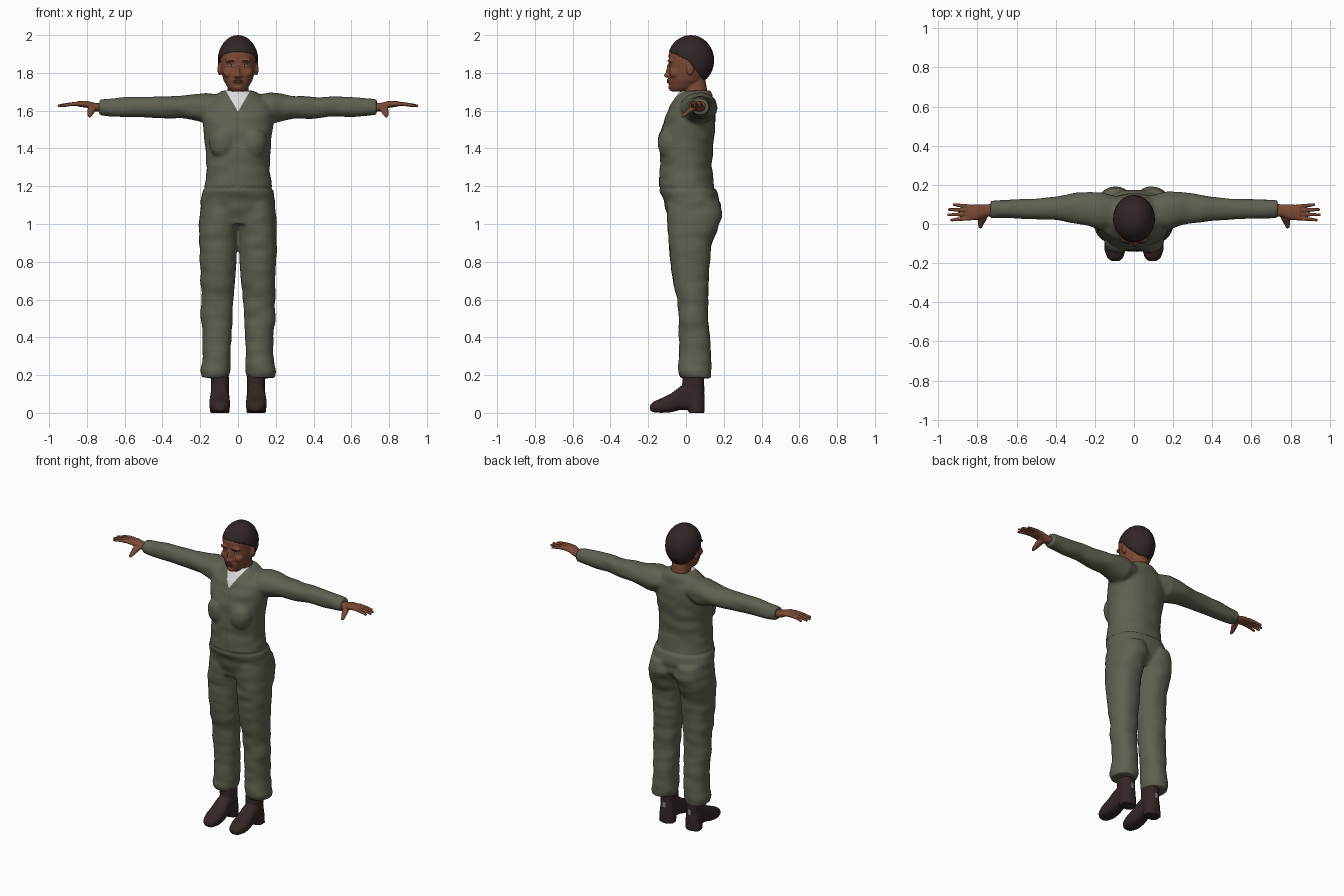
import bpy, bmesh, math
from mathutils import Vector, Matrix, noise
from mathutils.bvhtree import BVHTree

if "Cube" in bpy.data.objects:
    bpy.data.objects.remove(bpy.data.objects["Cube"])


def material(name, *rgb):
    m = bpy.data.materials.new(name)
    m.use_nodes = True
    m.diffuse_color = (*rgb, 1)
    bsdf = m.node_tree.nodes["Principled BSDF"]
    bsdf.inputs["Base Color"].default_value = (*rgb, 1)
    bsdf.inputs["Roughness"].default_value = 0.8
    return m


CLOTH = material("olive cloth", 0.115, 0.118, 0.082)
SKIN = material("brown skin", 0.2, 0.067, 0.035)
HAIR = material("dark hair", 0.032, 0.019, 0.019)
LEATHER = material("dark leather", 0.034, 0.02, 0.019)
SHIRT = material("white shirt", 0.7, 0.7, 0.7)
LIPS = material("lips", 0.13, 0.037, 0.026)
EYES = material("eye white", 0.4, 0.33, 0.28)
PATCH = material("grey patch", 0.25, 0.25, 0.23)


def loft(bm, axis, sections, power=2.2, count=32):
    """Skin closed rings: each section is (position, u_min, u_max, v_min, v_max)."""
    rings = []
    for pos, u0, u1, v0, v1 in sections:
        ring = []
        for i in range(count):
            a = math.tau * i / count
            c, s = math.cos(a), math.sin(a)
            u = (u0 + u1) / 2 + (u1 - u0) / 2 * math.copysign(abs(c) ** (2 / power), c)
            v = (v0 + v1) / 2 + (v1 - v0) / 2 * math.copysign(abs(s) ** (2 / power), s)
            co = {"x": (pos, u, v), "y": (u, pos, v), "z": (u, v, pos)}[axis]
            ring.append(bm.verts.new(co))
        rings.append(ring)
    for a, b in zip(rings, rings[1:]):
        for i in range(count):
            j = (i + 1) % count
            bm.faces.new((a[i], a[j], b[j], b[i]))
    bm.faces.new(rings[0])
    bm.faces.new(rings[-1])


def ball(bm, center, radii):
    mat = Matrix.Translation(center) @ Matrix.Diagonal((*radii, 1))
    bmesh.ops.create_uvsphere(bm, u_segments=24, v_segments=16, radius=1, matrix=mat)


def mirror(bm):
    copy = bmesh.ops.duplicate(bm, geom=bm.verts[:] + bm.edges[:] + bm.faces[:])
    for v in copy["geom"]:
        if isinstance(v, bmesh.types.BMVert):
            v.co.x *= -1


def finish(name, bm, *mats):
    bmesh.ops.recalc_face_normals(bm, faces=bm.faces)
    mesh = bpy.data.meshes.new(name)
    bm.to_mesh(mesh)
    bm.free()
    for m in mats:
        mesh.materials.append(m)
    mesh.shade_smooth()
    obj = bpy.data.objects.new(name, mesh)
    bpy.context.collection.objects.link(obj)
    return obj


def fuse(obj, voxel, rounds):
    """Merge overlapping volumes into one smooth skin and bake it."""
    mats = list(obj.data.materials)
    remesh = obj.modifiers.new("fuse", "REMESH")
    remesh.mode, remesh.voxel_size = "VOXEL", voxel
    soft = obj.modifiers.new("soften", "SMOOTH")
    soft.factor, soft.iterations = 0.5, rounds
    bpy.context.view_layer.update()
    graph = bpy.context.evaluated_depsgraph_get()
    mesh = bpy.data.meshes.new_from_object(obj.evaluated_get(graph))
    obj.modifiers.clear()
    obj.data = mesh
    mesh.materials.clear()
    for m in mats:
        mesh.materials.append(m)
    mesh.shade_smooth()
    return obj


# Coverall: one leg and arm, mirrored, then the torso
bm = bmesh.new()
loft(bm, "z", [
    (.185, .05, .195, -.03, .13), (.22, .04, .2, -.04, .135), (.3, .04, .187, -.037, .132),
    (.4, .035, .187, -.037, .127), (.5, .03, .197, -.037, .115), (.6, .026, .195, -.047, .117),
    (.7, .015, .199, -.07, .12), (.8, .008, .202, -.082, .126), (.9, .005, .206, -.091, .137),
    (.96, .004, .207, -.095, .163), (1.05, -.01, .203, -.102, .192), (1.12, .0, .185, -.1, .18)])
loft(bm, "x", [
    (.08, -.02, .14, 1.56, 1.68), (.17, -.03, .165, 1.53, 1.695), (.23, -.01, .163, 1.545, 1.69),
    (.3, .003, .157, 1.56, 1.678), (.4, .018, .138, 1.56, 1.674), (.5, .023, .132, 1.567, 1.674),
    (.6, .027, .127, 1.57, 1.67), (.7, .03, .122, 1.573, 1.662), (.735, .032, .121, 1.576, 1.658)])
ball(bm, (.08, -.085, 1.43), (.075, .065, .085))
mirror(bm)
torso = [(1.0, .16, -.085, .12), (1.06, .195, -.102, .165), (1.12, .2, -.117, .177),
         (1.17, .19, -.137, .167), (1.2, .179, -.142, .147), (1.3, .167, -.138, .137),
         (1.4, .17, -.136, .142), (1.5, .185, -.13, .152), (1.57, .192, -.11, .157),
         (1.63, .18, -.082, .152), (1.675, .13, -.052, .142), (1.705, .085, -.028, .128)]
loft(bm, "z", [(z, -w, w, f, b) for z, w, f, b in torso])
coverall = fuse(finish("coverall", bm, CLOTH, SHIRT), .0085, 6)

# Cloth folds, front closure and waist seam, then the V-shaped neck opening
bm = bmesh.new()
bm.from_mesh(coverall.data)
bm.normal_update()
for v in bm.verts:
    x, y, z = v.co
    fold = noise.noise(Vector((x * 9, y * 9, z * 18))) * .006
    if y < 0 and abs(x) < .006 and 1.2 < z < 1.6:
        fold -= .004
    if abs(x) < .22 and abs(z - 1.19) < .006:
        fold -= .004
    if abs(x) > .02 or z > 1:
        v.co += v.normal * fold
for side in (1, -1):
    near = [f for f in bm.faces if f.calc_center_median().y < .04
            and f.calc_center_median().z > 1.57 and abs(f.calc_center_median().x) < .1]
    geom = near + list({e for f in near for e in f.edges}) + list({v for f in near for v in f.verts})
    bmesh.ops.bisect_plane(bm, geom=geom, dist=1e-5, plane_co=(0, 0, 1.595),
                           plane_no=(side * .085, 0, -.05))
for f in bm.faces:
    c = f.calc_center_median()
    f.material_index = int(c.y < .03 and c.z - 1.595 > 1.7 * abs(c.x))
bm.to_mesh(coverall.data)
bm.free()
coverall.data.shade_smooth()

# Hands: palm, thumb and four fingers
bm = bmesh.new()
loft(bm, "x", [(.7, .045, .105, 1.59, 1.637), (.76, .035, .1, 1.597, 1.642),
               (.8, .02, .1, 1.615, 1.652), (.85, .018, .098, 1.622, 1.65)])
loft(bm, "y", [(.05, .745, .79, 1.6, 1.635), (.02, .755, .797, 1.585, 1.617),
               (-.005, .77, .797, 1.568, 1.593), (-.022, .777, .793, 1.562, 1.58)])
for base, tip, reach in ((.03, .02, .938), (.05, .047, .955), (.07, .074, .95), (.088, .1, .925)):
    rings = []
    for t in (0, .4, .75, 1):
        y, z, r = base + (tip - base) * t, 1.637 - .012 * t * t, .0115 - .004 * t
        rings.append((.83 + (reach - .83) * t, y - r, y + r, z - r, z + r))
    loft(bm, "x", rings, 2, 16)
mirror(bm)
fuse(finish("hands", bm, SKIN), .004, 3)

# Boots: foot, heel and shaft
bm = bmesh.new()
loft(bm, "y", [(-.19, .075, .115, .012, .042), (-.172, .055, .137, .003, .06),
               (-.13, .042, .152, 0, .078), (-.08, .042, .152, .003, .102),
               (-.03, .048, .147, .016, .14), (.025, .048, .145, .016, .16)], 2.6)
loft(bm, "z", [(0, .045, .15, .015, .097), (.06, .045, .147, .0, .099),
               (.12, .047, .142, -.02, .096), (.24, .05, .147, -.02, .095)], 2.4)
mirror(bm)
fuse(finish("boots", bm, LEATHER), .006, 3)

# Small patches on the backs of the boots
bm = bmesh.new()
for side in (1, -1):
    mat = Matrix.Translation((side * .095, .095, .125)) @ Matrix.Diagonal((.022, .008, .036, 1))
    bmesh.ops.create_cube(bm, size=1, matrix=mat)
finish("boot_patches", bm, PATCH).data.shade_flat()

# Head: paired features, mirrored, then skull, neck and nose
bm = bmesh.new()
ball(bm, (.097, .022, 1.82), (.012, .02, .033))
ball(bm, (.045, -.058, 1.8), (.034, .03, .03))
ball(bm, (.036, -.08, 1.864), (.034, .016, .012))
ball(bm, (.013, -.095, 1.783), (.01, .012, .009))
mirror(bm)
skull = [(1.702, .034, -.075, .0), (1.72, .053, -.085, .04), (1.76, .076, -.091, .085),
         (1.8, .087, -.092, .105), (1.85, .094, -.091, .125), (1.9, .097, -.092, .13),
         (1.95, .08, -.068, .115), (1.98, .05, -.03, .08)]
loft(bm, "z", [(z, -w, w, f, b) for z, w, f, b in skull])
loft(bm, "z", [(1.6, -.065, .065, .0, .12), (1.66, -.06, .06, -.005, .117),
               (1.72, -.056, .056, -.012, .11), (1.78, -.055, .055, -.012, .1)])
loft(bm, "z", [(1.785, -.013, .013, -.112, -.07), (1.845, -.009, .009, -.099, -.07)], 2, 16)
ball(bm, (0, -.104, 1.786), (.012, .013, .011))
ball(bm, (0, -.074, 1.722), (.024, .02, .018))
ball(bm, (0, -.084, 1.757), (.03, .014, .02))
head = fuse(finish("head", bm, SKIN), .005, 3)
face = BVHTree.FromPolygons([v.co for v in head.data.vertices],
                            [p.vertices[:] for p in head.data.polygons])


def on_face(name, mat, spots, radii):
    bm = bmesh.new()
    for x, z in spots:
        hit = face.ray_cast(Vector((x, -1, z)), Vector((0, 1, 0)))[0]
        ball(bm, hit, radii)
    return finish(name, bm, mat)


# Facial details set onto the skin
on_face("eyes", EYES, [(.036, 1.838), (-.036, 1.838)], (.013, .003, .005))
on_face("irises", HAIR, [(.036, 1.838), (-.036, 1.838)], (.0055, .0042, .0055))
on_face("eyebrows", HAIR, [(.038, 1.862), (-.038, 1.862)], (.021, .004, .003))
on_face("lips", LIPS, [(0, 1.762), (0, 1.752)], (.023, .005, .0055))

# Hair: a cap trimmed along the hairline and behind the ears
bm = bmesh.new()
ball(bm, (0, .025, 1.866), (.107, .124, .134))
hairline = [(Vector((0, -.1, 1.917)), Vector((0, .45, 1))),
            (Vector((0, .02, 1.855)), Vector((0, 1.25, 1)))]
for point, normal in hairline:
    bmesh.ops.bisect_plane(bm, geom=bm.verts[:] + bm.edges[:] + bm.faces[:], dist=1e-5,
                           plane_co=point, plane_no=normal)
below = [f for f in bm.faces
         if all((f.calc_center_median() - p).dot(n) < 0 for p, n in hairline)]
bmesh.ops.delete(bm, geom=below, context="FACES")
hair = finish("hair", bm, HAIR)
hair.modifiers.new("thickness", "SOLIDIFY").thickness = .025
